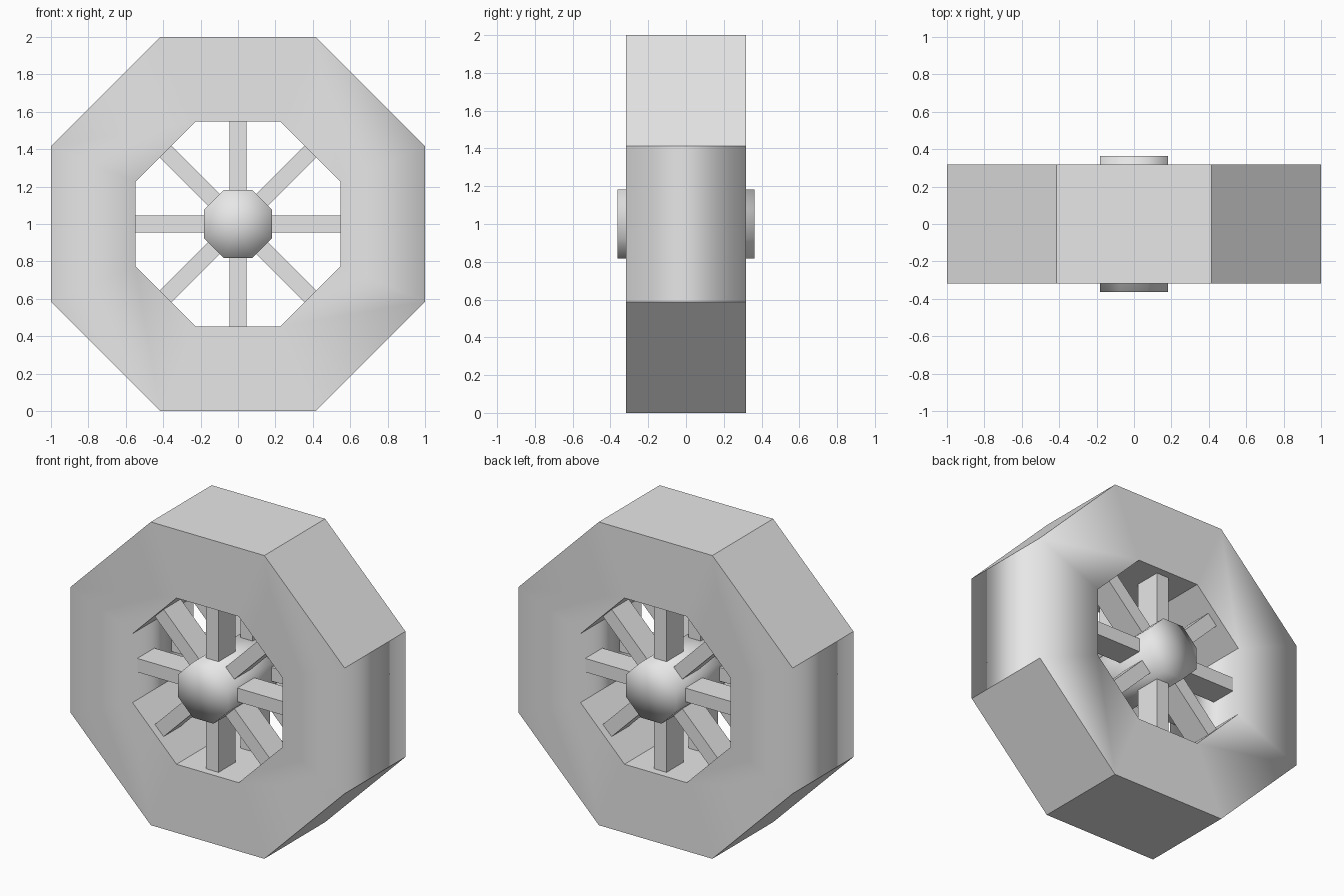
import bpy, bmesh, math
from mathutils import Matrix, Vector

if "Cube" in bpy.data.objects:
    bpy.data.objects.remove(bpy.data.objects["Cube"], do_unlink=True)

SIDES = 8
CENTRE = Vector((0, 0, 1))

grey = bpy.data.materials.new("light grey")
grey.use_nodes = True
grey.diffuse_color = (0.8, 0.8, 0.8, 1)
grey.node_tree.nodes["Principled BSDF"].inputs["Base Color"].default_value = (0.8, 0.8, 0.8, 1)


def finish(name, bm, smooth=False):
    """Turn a bmesh into a named object centred on the axle."""
    bmesh.ops.recalc_face_normals(bm, faces=bm.faces)
    for f in bm.faces:
        f.smooth = smooth
    mesh = bpy.data.meshes.new(name)
    bm.to_mesh(mesh)
    bm.free()
    mesh.materials.append(grey)
    obj = bpy.data.objects.new(name, mesh)
    obj.location = CENTRE
    bpy.context.collection.objects.link(obj)
    return obj


def octagon(bm, apothem, y):
    """Ring of vertices with flat sides up, down, left and right."""
    r = apothem / math.cos(math.pi / SIDES)
    angles = [(i + 0.5) * math.tau / SIDES for i in range(SIDES)]
    return [bm.verts.new((r * math.cos(a), y, r * math.sin(a))) for a in angles]


def bridge(bm, a, b):
    for i in range(SIDES):
        j = (i + 1) % SIDES
        bm.faces.new((a[i], a[j], b[j], b[i]))


# Rim: octagonal ring, rounded in shading only along its left and right walls
bm = bmesh.new()
loops = [octagon(bm, r, y) for r, y in ((1, -0.317), (1, 0.317), (0.548, 0.317), (0.548, -0.317))]
for k in range(4):
    bridge(bm, loops[k], loops[(k + 1) % 4])
bmesh.ops.recalc_face_normals(bm, faces=bm.faces)
for e in bm.edges:
    e.smooth = all(abs(f.normal.y) > 0.9 or abs(f.normal.x) > 0.9 for f in e.link_faces)
finish("rim", bm, smooth=True)

# Hub: octagonal drum with softly shaded ends
bm = bmesh.new()
front, back = octagon(bm, 0.182, -0.363), octagon(bm, 0.182, 0.363)
bridge(bm, front, back)
for loop, y in ((front, -0.363), (back, 0.363)):
    tip = bm.verts.new((0, y, 0))
    for i in range(SIDES):
        bm.faces.new((loop[i], loop[(i + 1) % SIDES], tip))
finish("hub", bm, smooth=True)

# Spokes: a front and a back set of square bars
INNER, OUTER = 0.15, 0.55
for label, y in (("front", -0.178), ("back", 0.178)):
    bm = bmesh.new()
    for i in range(SIDES):
        turn = Matrix.Rotation(i * math.tau / SIDES, 4, 'Y')
        place = Matrix.Translation(((INNER + OUTER) / 2, y, 0))
        size = Matrix.Diagonal((OUTER - INNER, 0.178, 0.09, 1))
        bmesh.ops.create_cube(bm, size=1, matrix=turn @ place @ size)
    finish(label + "_spokes", bm)
